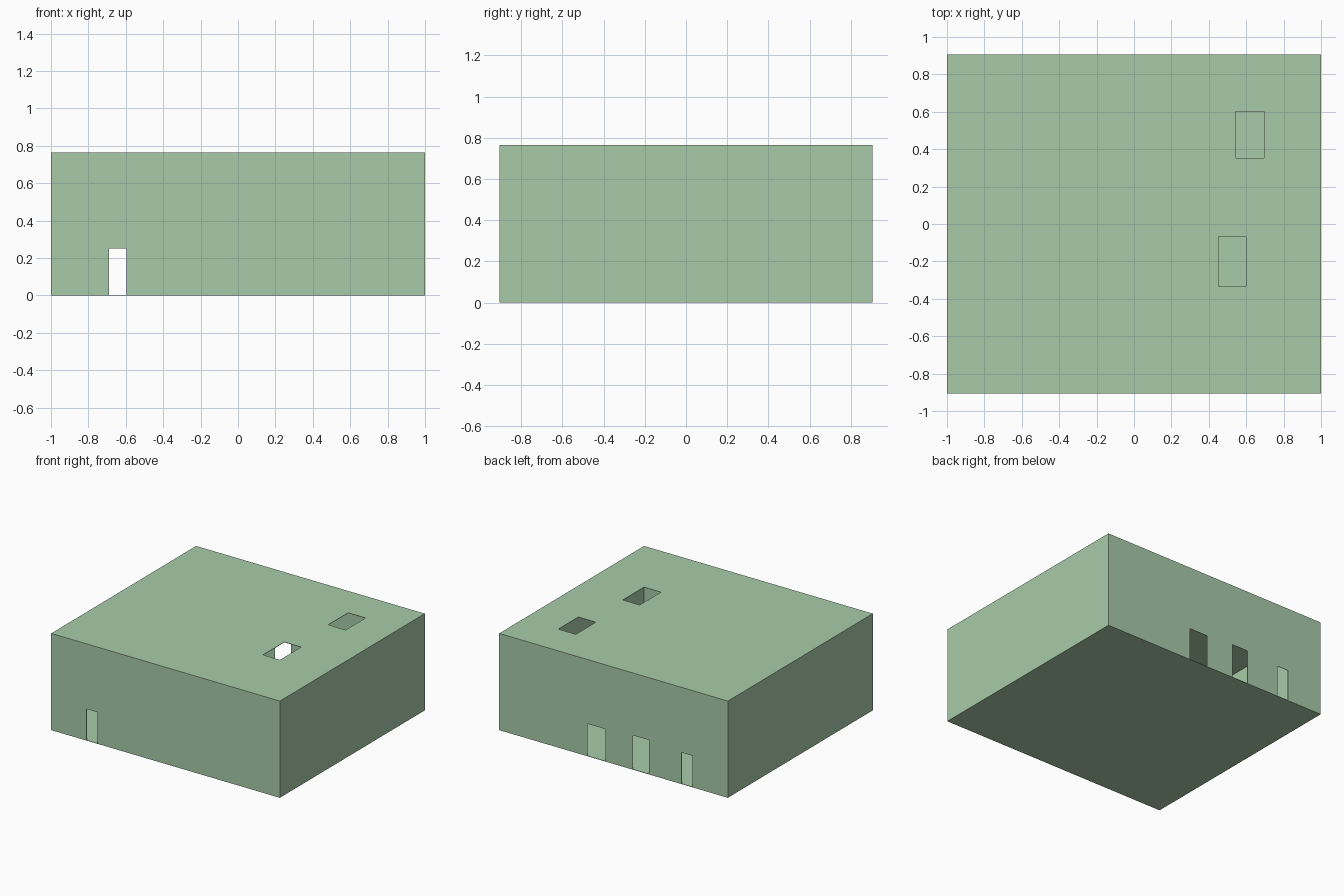
import bpy

if "Cube" in bpy.data.objects:
    bpy.data.objects.remove(bpy.data.objects["Cube"])

W, D, H, T = 1.0, 0.905, 0.765, 0.003   # half width, half depth, height, sheet thickness

green = bpy.data.materials.new("sage_green")
green.diffuse_color = (0.39, 0.60, 0.397, 1)
green.use_nodes = True
green.node_tree.nodes["Principled BSDF"].inputs["Base Color"].default_value = green.diffuse_color


def box(name, x0, x1, y0, y1, z0, z1):
    bpy.ops.mesh.primitive_cube_add(size=1, location=((x0 + x1) / 2, (y0 + y1) / 2, (z0 + z1) / 2))
    ob = bpy.context.object
    ob.name = name
    ob.scale = (x1 - x0, y1 - y0, z1 - z0)
    bpy.ops.object.transform_apply(location=True, scale=True)
    ob.data.materials.append(green)
    return ob


def cut(ob, *ext):
    cutter = box(ob.name + "_opening_cutter", *ext)
    cutter.hide_render = True
    mod = ob.modifiers.new("opening", 'BOOLEAN')
    mod.operation = 'DIFFERENCE'
    mod.solver = 'EXACT'
    mod.object = cutter
    bpy.context.view_layer.objects.active = ob
    bpy.ops.object.modifier_apply(modifier=mod.name)
    bpy.data.objects.remove(cutter, do_unlink=True)


# Floor and plain side walls
box("floor", -W, W, -D, D, 0, T)
for side, name in ((-1, "left_wall"), (1, "right_wall")):
    a, b = sorted((side * W, side * (W - T)))
    box(name, a, b, -D + T, D - T, T, H - T)

# Front wall with one doorway
front = box("front_wall", -W, W, -D, -D + T, T, H - T)
cut(front, -0.69, -0.595, -D - 0.1, -D + 0.1, -0.1, 0.25)

# Back wall with three doorways
back = box("back_wall", -W, W, D - T, D, T, H - T)
for x0, x1, top in ((-0.69, -0.595, 0.25), (-0.31, -0.17, 0.272), (0.07, 0.23, 0.257)):
    cut(back, x0, x1, D - 0.1, D + 0.1, -0.1, top)

# Flat roof with two rectangular hatches
roof = box("roof", -W, W, -D, D, H - T, H)
for x0, x1, y0, y1 in ((0.452, 0.60, -0.333, -0.067), (0.542, 0.695, 0.352, 0.602)):
    cut(roof, x0, x1, y0, y1, H - 0.1, H + 0.1)
